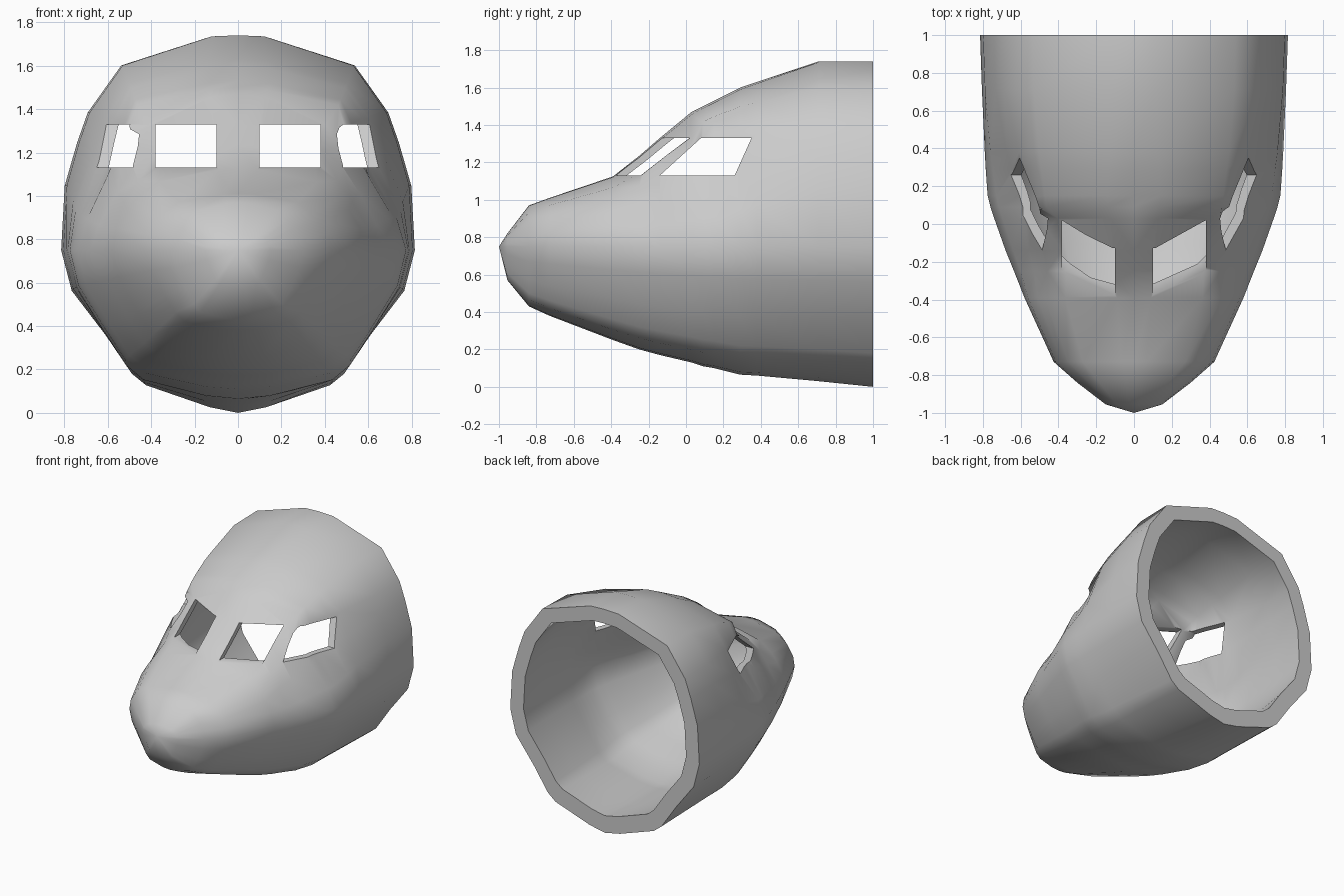
import bpy, bmesh, math

if "Cube" in bpy.data.objects:
    bpy.data.objects.remove(bpy.data.objects["Cube"])

# Half cross-sections, top to bottom: (fraction of half width, fraction of height)
COCKPIT = [(0, 1), (.17, .98), (.55, .80), (.71, .66), (.82, .46), (.94, .2), (1, 0)]
WINDOW = [(0, 1), (.18, .985), (.61, .89), (.675, .745), (.785, .48), (.94, .2), (1, 0)]
CABIN = [(0, 1), (.15, .995), (.66, .86), (.85, .64), (.91, .5), (.98, .3), (1, 0)]
BELLY = [(.94, -.25), (.75, -.52), (.6, -.76), (.52, -.83), (.16, -.965), (0, -1)]
CHIN = [(.95, -.25), (.80, -.56), (.68, -.78), (.57, -.89), (.2, -.985), (0, -1)]
MID_Z = .75

# Stations along the nose: y, half width, top z, bottom z, base section,
# blend to cabin section, inner scale
STATIONS = [
    (-1, 0, .75, .75, COCKPIT, 0, .94), (-.955, .15, .82, .57, COCKPIT, .5, .94),
    (-.84, .30, .97, .43, COCKPIT, .5, .94), (-.73, .425, 1.01, .38, COCKPIT, .8, .94),
    (-.39, .58, 1.125, .25, COCKPIT, .7, .94), (-.25, .635, 1.235, .2, COCKPIT, .1, .94),
    (-.14, .68, 1.33, .17, COCKPIT, 0, .94), (.03, .74, 1.47, .13, COCKPIT, 0, .94),
    (.09, .76, 1.50, .11, WINDOW, 0, .94), (.15, .775, 1.53, .10, WINDOW, 0, .94),
    (.29, .785, 1.60, .065, WINDOW, .3, .94), (.38, .79, 1.63, .06, WINDOW, .55, .93),
    (.71, .805, 1.74, .03, CABIN, 1, .90), (1, .815, 1.74, 0, CABIN, 1, .86)]


def mix(p, q, t):
    return [(a[0] + (b[0] - a[0]) * t, a[1] + (b[1] - a[1]) * t) for a, b in zip(p, q)]


def section(y, w, top, bottom, base, t):
    belly = mix(CHIN, BELLY, max(0, y))
    half = []
    for fx, fz in mix(base, CABIN, t) + belly:
        reach = top - MID_Z if fz > 0 else MID_Z - bottom
        half.append((fx * w, MID_Z + fz * reach))
    return half + [(-x, z) for x, z in half[-2:0:-1]]


def skin(bm, a, b):
    n = len(a)
    for i in range(n):
        j = (i + 1) % n
        bm.faces.new((a[i], a[j], b[j], b[i]))


def loft(bm, inside):
    rings = []
    for y, w, top, bottom, base, t, inner_scale in STATIONS:
        s = inner_scale if inside else 1
        yy = 1 + (y - 1) * .97 if inside else y
        rings.append([bm.verts.new((x * s, yy, .95 + (z - .95) * s))
                      for x, z in section(y, w, top, bottom, base, t)])
    for a, b in zip(rings, rings[1:]):
        skin(bm, a, b)
    return rings[-1]


def finish(bm, name):
    bmesh.ops.remove_doubles(bm, verts=bm.verts, dist=1e-4)
    bmesh.ops.recalc_face_normals(bm, faces=bm.faces)
    mesh = bpy.data.meshes.new(name)
    bm.to_mesh(mesh)
    bm.free()
    ob = bpy.data.objects.new(name, mesh)
    bpy.context.collection.objects.link(ob)
    return ob


def prism(name, a, b):
    """Closed cutter between two matching outlines."""
    bm = bmesh.new()
    va, vb = [bm.verts.new(p) for p in a], [bm.verts.new(p) for p in b]
    bm.faces.new(va)
    bm.faces.new(vb)
    skin(bm, va, vb)
    ob = finish(bm, name)
    ob.hide_render = True
    return ob


# Thick hollow fuselage nose, open at the back
bm = bmesh.new()
skin(bm, loft(bm, False), loft(bm, True))
shell = finish(bm, "nose_shell")

# Windscreen openings and the side windows (one prism through both walls)
cutters = []
for s in (-1, 1):
    pane = [(.10 * s, 1.13), (.38 * s, 1.13), (.38 * s, 1.33), (.10 * s, 1.33)]
    cutters.append(prism("windscreen_cutter", [(x, -.7, z) for x, z in pane],
                         [(x, .2, z) for x, z in pane]))
side = [(-.14, 1.13), (.26, 1.13), (.35, 1.33), (.08, 1.33)]
cutters.append(prism("side_window_cutter", [(-1, y, z) for y, z in side],
                     [(1, y, z) for y, z in side]))

bpy.context.view_layer.objects.active = shell
shell.select_set(True)
for c in cutters:
    mod = shell.modifiers.new("window", 'BOOLEAN')
    mod.operation = 'DIFFERENCE'
    mod.solver = 'EXACT'
    mod.object = c
    bpy.ops.object.modifier_apply(modifier=mod.name)
for c in cutters:
    bpy.data.objects.remove(c)

bpy.ops.object.shade_smooth_by_angle(angle=math.radians(50))
